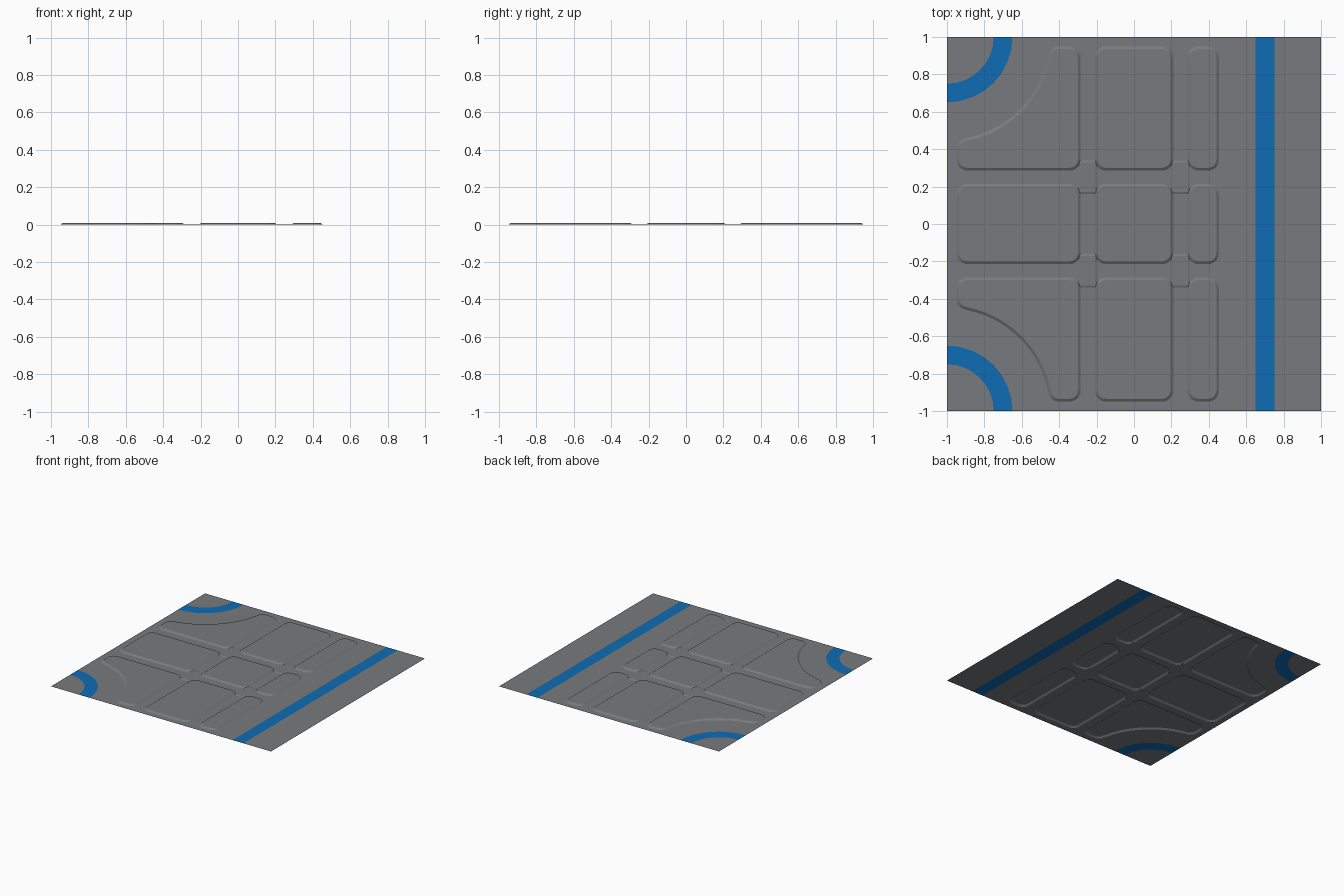
import bpy, bmesh, math
from mathutils import Vector

if "Cube" in bpy.data.objects:
    bpy.data.objects.remove(bpy.data.objects["Cube"])


def material(name, rgb):
    m = bpy.data.materials.new(name)
    m.diffuse_color = (*rgb, 1)
    m.use_nodes = True
    m.node_tree.nodes["Principled BSDF"].inputs["Base Color"].default_value = m.diffuse_color
    return m


GREY = material("floor grey", (0.19, 0.195, 0.205))
BLUE = material("marking blue", (0.004, 0.15, 0.46))
H = 0.01        # raised panel height
BEVEL = 0.015   # sloped border width
R = 0.06        # corner rounding


def finish(name, bm, mat):
    for f in bm.faces:
        f.normal_update()
        if f.normal.z < 0:
            f.normal_flip()
    me = bpy.data.meshes.new(name)
    bm.to_mesh(me)
    bm.free()
    me.materials.append(mat)
    ob = bpy.data.objects.new(name, me)
    bpy.context.collection.objects.link(ob)


def arc(cx, cy, r, a0, a1, n):
    return [(cx + r * math.cos(math.radians(a0 + (a1 - a0) * i / n)),
             cy + r * math.sin(math.radians(a0 + (a1 - a0) * i / n))) for i in range(n + 1)]


def mirror(pts):
    return [(x, -y) for x, y in reversed(pts)]


def flat(name, pts, mat):
    bm = bmesh.new()
    bm.faces.new([bm.verts.new((x, y, 0)) for x, y in pts])
    finish(name, bm, mat)


def raised(name, pts, h, bevel, z=0.0):
    bm = bmesh.new()
    f = bm.faces.new([bm.verts.new((x, y, z)) for x, y in pts])
    f.normal_update()
    bmesh.ops.inset_individual(bm, faces=[f], thickness=bevel, use_even_offset=True)
    for v in f.verts:
        v.co.z = z + h
    finish(name, bm, GREY)


def rounded_rect(x0, x1, y0, y1, n=5):
    return (arc(x1 - R, y0 + R, R, -90, 0, n) + arc(x1 - R, y1 - R, R, 0, 90, n)
            + arc(x0 + R, y1 - R, R, 90, 180, n) + arc(x0 + R, y0 + R, R, 180, 270, n))


def soft_corner(a, c, b, n=4):
    a, c, b = Vector(a), Vector(c), Vector(b)
    return [tuple(a * (1 - t) ** 2 + c * 2 * t * (1 - t) + b * t * t)
            for t in [i / n for i in range(n + 1)]]


# raised panel outlines: 3 x 3 grid, two corner ones scooped by an arc
cols = [(-0.95, -0.285), (-0.21, 0.21), (0.285, 0.455)]
top_row = (0.285, 0.95)
outlines = []
for x0, x1 in cols:
    outlines.append(rounded_rect(x0, x1, -0.215, 0.215))
for x0, x1 in cols[1:]:
    o = rounded_rect(x0, x1, *top_row)
    outlines += [o, mirror(o)]
x1, y0, e = cols[0][1], 0.285, 0.4523
sweep = arc(-1, 1, 0.55, -12, -78, 14)
scoop = (arc(x1 - R, y0 + R, R, -90, 0, 5) + arc(x1 - R, 0.95 - R, R, 0, 90, 5)
         + soft_corner((-0.40, 0.95), (-e, 0.95), sweep[0])
         + sweep[1:-1]
         + soft_corner(sweep[-1], (-0.95, e), (-0.95, 0.40))
         + arc(-0.95 + R, y0 + R, R, 180, 270, 5))
outlines += [scoop, mirror(scoop)]
for i, o in enumerate(outlines):
    raised(f"raised_panel_{i + 1}", o, H, BEVEL)

# low connector plates where the grooves cross
for cx in (-0.2475, 0.2475):
    for cy in (-0.25, 0.25):
        raised("groove_crossing",
               [(cx - .05, cy - .09), (cx + .05, cy - .09), (cx + .05, cy + .09), (cx - .05, cy + .09)],
               0.004, 0.01)

# ground surface with openings for the panels
inner, outer = 0.25, 0.35
low = arc(-1, -1, outer, 90, 0, 8)
high = arc(-1, 1, outer, 0, -90, 8)
border = low + [(0.65, -1), (0.65, 1)] + high
bm = bmesh.new()
for loop in [border] + outlines:
    vs = [bm.verts.new((x, y, 0)) for x, y in loop]
    for a, b in zip(vs, vs[1:] + vs[:1]):
        bm.edges.new((a, b))
bmesh.ops.remove_doubles(bm, verts=bm.verts[:], dist=1e-5)
bmesh.ops.triangle_fill(bm, use_beauty=True, edges=bm.edges[:], normal=(0, 0, 1))
finish("ground", bm, GREY)

# plain strip beyond the line, and the blue line
flat("side_strip", [(0.75, -1), (1, -1), (1, 1), (0.75, 1)], GREY)
flat("blue_line", [(0.65, -1), (0.75, -1), (0.75, 1), (0.65, 1)], BLUE)

# blue corner arcs with grey corner pieces
ins = arc(-1, 1, inner, 0, -90, 8)
for name, m in (("back", lambda p: p), ("front", mirror)):
    flat(f"corner_ground_{name}", m([(-1, 1)] + ins), GREY)
    bm = bmesh.new()
    a = [bm.verts.new((x, y, 0)) for x, y in m(ins)]
    b = [bm.verts.new((x, y, 0)) for x, y in m(high)]
    for i in range(8):
        bm.faces.new((a[i], a[i + 1], b[i + 1], b[i]))
    finish(f"blue_arc_{name}", bm, BLUE)
